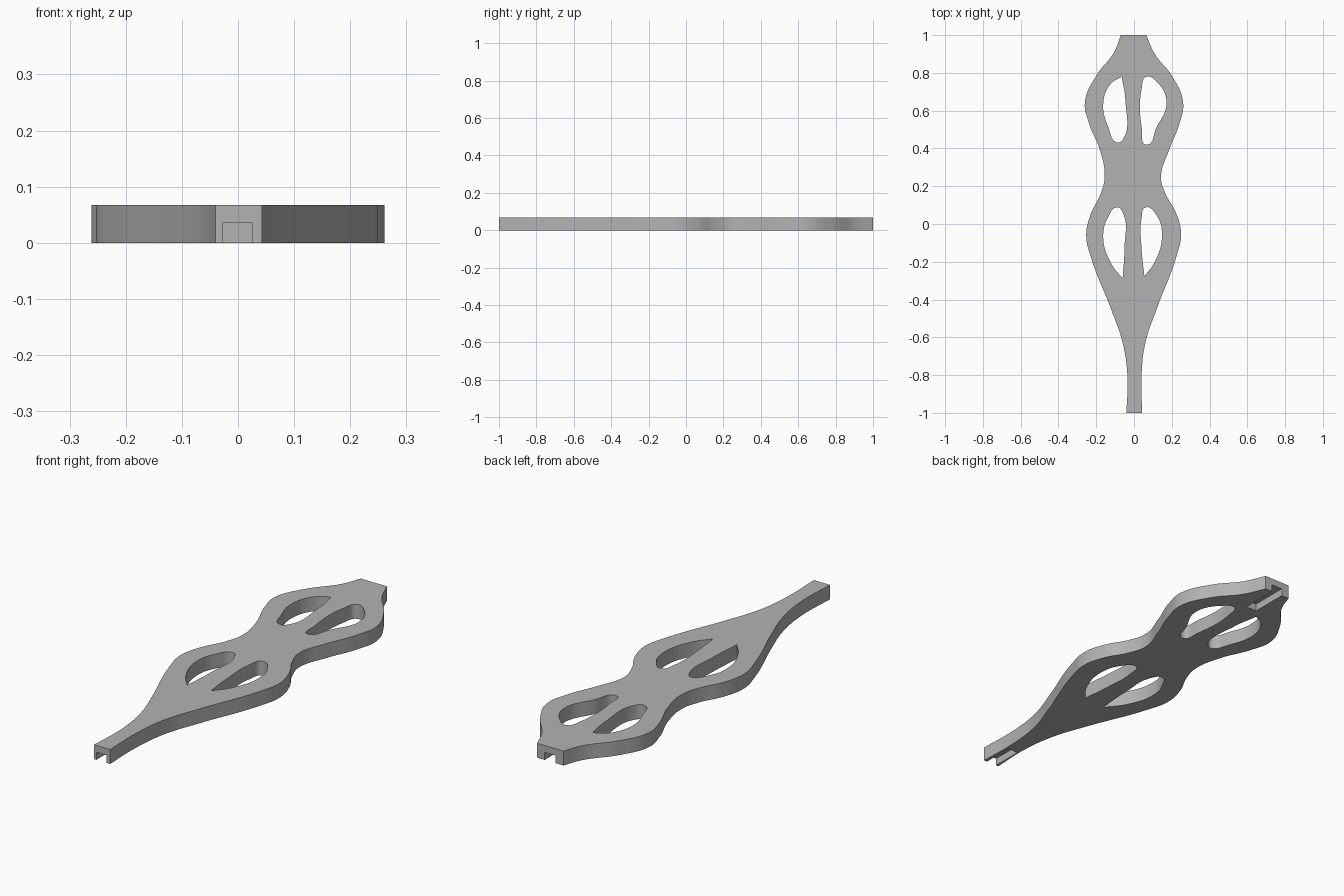
import bpy
import bmesh
from mathutils import Vector

THICKNESS = 0.067
SLOT_HEIGHT = 0.035

default_cube = bpy.data.objects.get("Cube")
if default_cube:
    bpy.data.objects.remove(default_cube, do_unlink=True)

# Single grey material
grey = bpy.data.materials.new("plain grey")
grey.use_nodes = True
grey.diffuse_color = (0.45, 0.45, 0.45, 1)
grey.node_tree.nodes["Principled BSDF"].inputs["Base Color"].default_value = grey.diffuse_color


def add_loop(curve, points, corners):
    """Closed smooth spline through the points, sharp at the corner indices."""
    spline = curve.splines.new("BEZIER")
    spline.use_cyclic_u = True
    spline.bezier_points.add(len(points) - 1)
    corners = {index % len(points) for index in corners}
    for index, (knot, (x, y)) in enumerate(zip(spline.bezier_points, points)):
        knot.co = (x, y, 0)
        kind = "VECTOR" if index in corners else "AUTO"
        knot.handle_left_type = knot.handle_right_type = kind


def add_slot_cutter(name, center_x, width, y_start, y_end):
    """Box that opens a channel in the underside."""
    mesh = bpy.data.meshes.new(name)
    bm = bmesh.new()
    bmesh.ops.create_cube(bm, size=1)
    low = -SLOT_HEIGHT
    bmesh.ops.scale(bm, vec=(width, y_end - y_start, SLOT_HEIGHT - low), verts=bm.verts)
    bmesh.ops.translate(bm, vec=Vector((center_x, (y_start + y_end) / 2, 0)), verts=bm.verts)
    bm.to_mesh(mesh)
    bm.free()
    cutter = bpy.data.objects.new(name, mesh)
    bpy.context.collection.objects.link(cutter)
    cutter.hide_render = True
    return cutter


# Outline, from the back end to the front end on each side
left_side = [
    (.065, 1), (.11, .9), (.2, .785), (.26, .645), (.24, .53), (.185, .39),
    (.143, .25), (.167, .16), (.222, .06), (.249, -.05), (.225, -.17),
    (.12, -.45), (.06, -.63), (.04, -.8), (.043, -1),
]
right_side = [
    (-.07, 1), (-.105, .91), (-.2, .785), (-.26, .645), (-.237, .53), (-.18, .39),
    (-.155, .25), (-.177, .16), (-.23, .05), (-.253, -.06), (-.225, -.185),
    (-.12, -.455), (-.06, -.63), (-.035, -.8), (-.04, -1),
]

# Window openings, each with its sharp corner (if any) first
back_right_window = [(-.065, .78), (-.125, .74), (-.163, .635), (-.135, .51),
                     (-.09, .432), (-.057, .45), (-.046, .66)]
back_left_window = [(.065, .78), (.12, .753), (.172, .645), (.118, .51),
                    (.065, .42), (.042, .5), (.041, .72)]
front_right_window = [(-.06, -.288), (-.12, -.21), (-.163, -.07), (-.135, .04),
                      (-.09, .088), (-.057, .055), (-.05, -.12)]
front_left_window = [(.055, -.277), (.11, -.2), (.148, -.06), (.117, .05),
                     (.062, .088), (.04, .03), (.041, -.14)]

# Flat plate as a filled, extruded curve
curve = bpy.data.curves.new("plate_profile", "CURVE")
curve.dimensions = "2D"
curve.fill_mode = "BOTH"
curve.extrude = THICKNESS / 2
curve.resolution_u = 10
ends = len(left_side)
add_loop(curve, left_side + right_side[::-1], {0, ends - 1, ends, -1})
add_loop(curve, back_right_window, {0})
add_loop(curve, back_left_window, ())
add_loop(curve, front_right_window, {0})
add_loop(curve, front_left_window, {0})

plate = bpy.data.objects.new("plate", curve)
bpy.context.collection.objects.link(plate)
bpy.ops.object.select_all(action="DESELECT")
plate.select_set(True)
bpy.context.view_layer.objects.active = plate
bpy.ops.object.convert(target="MESH")
plate = bpy.context.object
plate.name = "plate"

# Weld the caps to the walls and stand the plate on the ground
bm = bmesh.new()
bm.from_mesh(plate.data)
bmesh.ops.remove_doubles(bm, verts=bm.verts, dist=0.0001)
bmesh.ops.translate(bm, vec=(0, 0, THICKNESS / 2), verts=bm.verts)
bmesh.ops.recalc_face_normals(bm, faces=bm.faces)
bm.to_mesh(plate.data)
bm.free()
plate.data.materials.clear()
plate.data.materials.append(grey)

# Channels under both ends
cutters = [
    add_slot_cutter("front_slot_cutter", -.001, .053, -1.1, -.85),
    add_slot_cutter("back_slot_cutter", -.002, .056, .82, 1.1),
]
for cutter in cutters:
    cut = plate.modifiers.new(cutter.name, "BOOLEAN")
    cut.operation = "DIFFERENCE"
    cut.solver = "EXACT"
    cut.object = cutter
    bpy.ops.object.modifier_apply(modifier=cut.name)
    bpy.data.objects.remove(cutter, do_unlink=True)

bpy.ops.object.shade_smooth_by_angle(angle=0.5)
